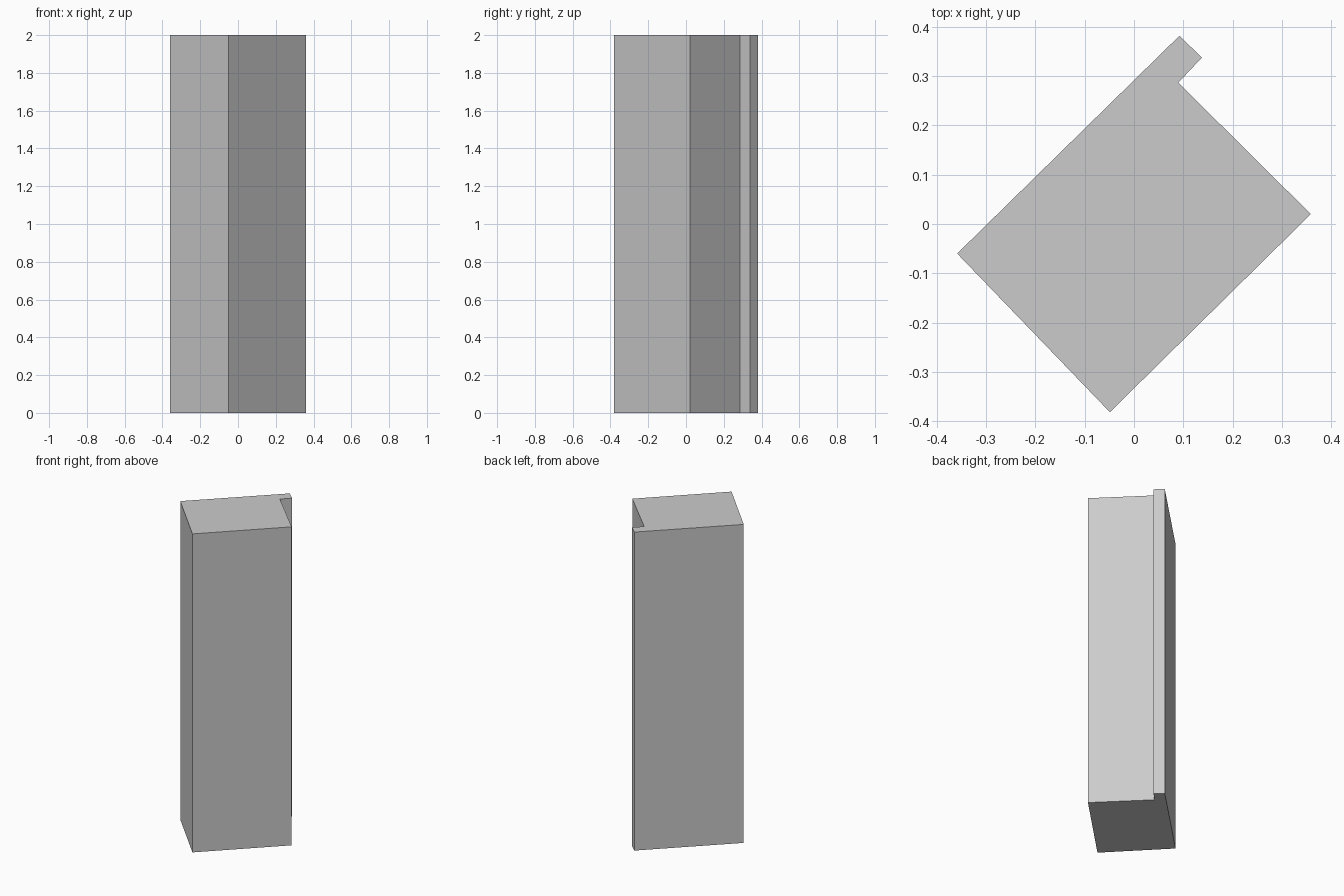
import bpy
import bmesh

if "Cube" in bpy.data.objects:
    bpy.data.objects.remove(bpy.data.objects["Cube"])

HEIGHT = 2.0

# Plan outline: rotated block with a thin fin continuing one side
outline = [(-0.359, -0.060), (-0.049, -0.382), (0.359, 0.020),
           (0.090, 0.287), (0.138, 0.338), (0.092, 0.382)]

# Extrude the outline into a solid column
bm = bmesh.new()
base = bm.faces.new([bm.verts.new((x, y, 0)) for x, y in outline])
ext = bmesh.ops.extrude_face_region(bm, geom=[base], use_keep_orig=True)
top_verts = [g for g in ext["geom"] if isinstance(g, bmesh.types.BMVert)]
bmesh.ops.translate(bm, verts=top_verts, vec=(0, 0, HEIGHT))
bmesh.ops.recalc_face_normals(bm, faces=bm.faces)

mesh = bpy.data.meshes.new("column")
bm.to_mesh(mesh)
bm.free()
column = bpy.data.objects.new("column", mesh)
bpy.context.collection.objects.link(column)
